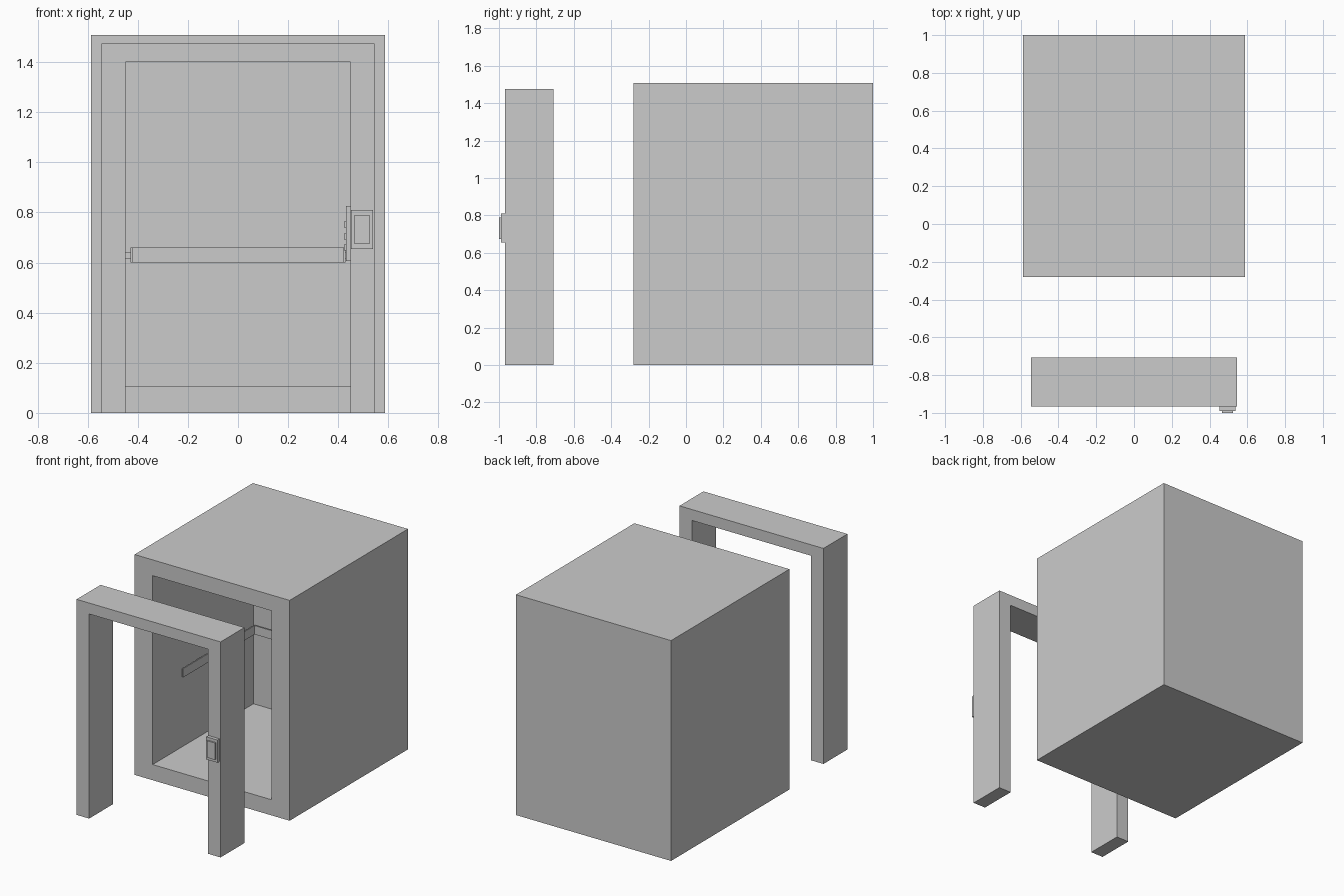
import bpy, bmesh

if "Cube" in bpy.data.objects:
    bpy.data.objects.remove(bpy.data.objects["Cube"])


def finish(name, bm):
    bmesh.ops.recalc_face_normals(bm, faces=bm.faces[:])
    me = bpy.data.meshes.new(name)
    bm.to_mesh(me)
    bm.free()
    ob = bpy.data.objects.new(name, me)
    bpy.context.collection.objects.link(ob)
    return ob


def add_box(bm, x, y, z):
    """Axis-aligned box from (min, max) ranges."""
    verts = bmesh.ops.create_cube(bm, size=1)["verts"]
    for v in verts:
        for i, (lo, hi) in enumerate((x, y, z)):
            v.co[i] = lo if v.co[i] < 0 else hi


def box(name, x, y, z):
    bm = bmesh.new()
    add_box(bm, x, y, z)
    return finish(name, bm)


# cabin: solid block with its front face inset and pushed inwards
IN_X, FLOOR, CEIL, BACK = 0.45, 0.107, 1.40, 0.81
bm = bmesh.new()
add_box(bm, (-0.587, 0.587), (-0.28, 1.0), (0, 1.508))
bm.normal_update()
front = min(bm.faces, key=lambda f: f.calc_center_median().y)
bmesh.ops.inset_region(bm, faces=[front], thickness=0.1)
for v in front.verts:
    v.co.x = IN_X if v.co.x > 0 else -IN_X
    v.co.z = CEIL if v.co.z > 0.75 else FLOOR
ext = bmesh.ops.extrude_discrete_faces(bm, faces=[front])["faces"][0]
for v in ext.verts:
    v.co.y = BACK
finish("cabin", bm)

# doorway frame: arch profile extruded in depth
arch = [(-0.545, 0), (-0.545, 1.475), (0.545, 1.475), (0.545, 0),
        (0.45, 0), (0.45, 1.40), (-0.45, 1.40), (-0.45, 0)]
bm = bmesh.new()
face = bm.faces.new([bm.verts.new((x, -0.967, z)) for x, z in arch])
ext = bmesh.ops.extrude_face_region(bm, geom=[face])["geom"]
for v in ext:
    if isinstance(v, bmesh.types.BMVert):
        v.co.y = -0.708
finish("door_frame", bm)

# call button box on the frame
box("call_box", (0.452, 0.538), (-0.99, -0.967), (0.655, 0.81))
box("call_box_plate", (0.465, 0.525), (-1.0, -0.99), (0.675, 0.79))

# handrails with wall brackets
RZ, BZ = (0.60, 0.66), (0.617, 0.64)
box("back_rail", (-0.425, 0.425), (0.782, 0.79), RZ)
for i, x in enumerate((-0.32, 0.32)):
    box(f"back_bracket_{i}", (x - 0.012, x + 0.012), (0.79, BACK), BZ)
for side, s in (("left", -1), ("right", 1)):
    box(f"{side}_rail", sorted((s * 0.422, s * 0.43)), (0.01, 0.78), RZ)
    for i, y in enumerate((0.12, 0.67)):
        box(f"{side}_bracket_{i}", sorted((s * 0.43, s * IN_X)),
            (y - 0.012, y + 0.012), BZ)

# control panel with buttons on the right wall
box("control_panel", (0.432, IN_X), (-0.20, -0.08), (0.607, 0.825))
for row, z in enumerate((0.66, 0.705, 0.752)):
    for col, y in enumerate((-0.165, -0.115)):
        box(f"button_{row}_{col}", (0.424, 0.432),
            (y - 0.012, y + 0.012), (z - 0.012, z + 0.012))
